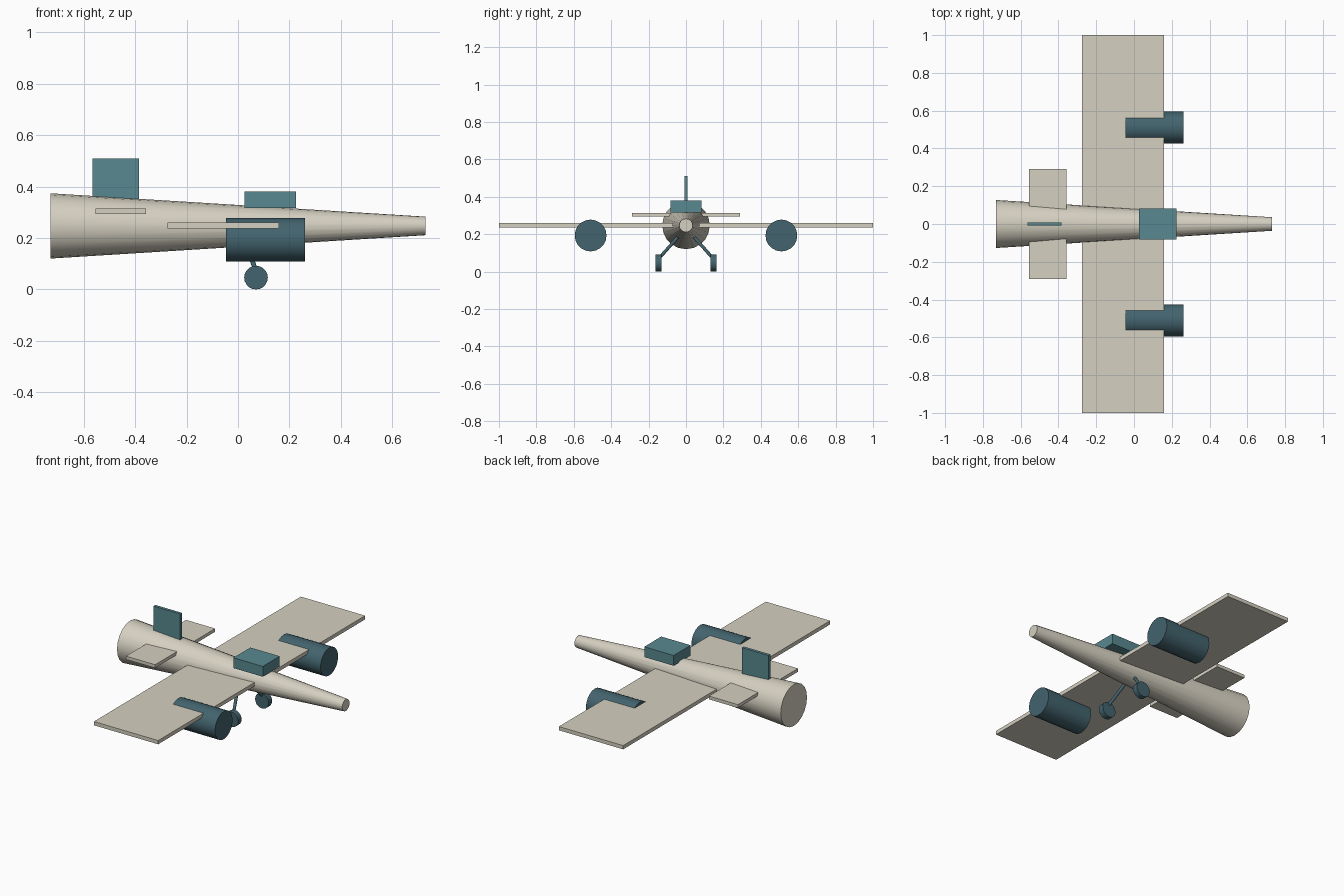
import bpy
import math
from mathutils import Vector

old = bpy.data.objects.get("Cube")
if old:
    bpy.data.objects.remove(old, do_unlink=True)


def make_material(name, srgb):
    color = [c ** 2.2 for c in srgb] + [1.0]
    mat = bpy.data.materials.new(name)
    mat.use_nodes = True
    mat.diffuse_color = color
    mat.node_tree.nodes["Principled BSDF"].inputs["Base Color"].default_value = color
    return mat


cream = make_material("warm cream", (0.83, 0.81, 0.75))
teal = make_material("teal", (0.35, 0.53, 0.56))
slate = make_material("dark slate blue", (0.27, 0.39, 0.43))


def finish(name, mat):
    obj = bpy.context.object
    obj.name = obj.data.name = name
    obj.data.materials.append(mat)
    return obj


def box(name, mat, low, high):
    """Box between two opposite corners."""
    low, high = Vector(low), Vector(high)
    bpy.ops.mesh.primitive_cube_add(size=1, location=(low + high) / 2)
    bpy.context.object.scale = high - low
    bpy.ops.object.transform_apply(location=False, rotation=False, scale=True)
    return finish(name, mat)


def rod(name, mat, start, end, r1, r2, sides):
    """Smooth tapered cylinder from start to end."""
    start, end = Vector(start), Vector(end)
    axis = end - start
    bpy.ops.mesh.primitive_cone_add(
        vertices=sides, radius1=r1, radius2=r2, depth=axis.length,
        location=(start + end) / 2,
        rotation=axis.to_track_quat('Z', 'Y').to_euler())
    bpy.ops.object.shade_smooth_by_angle(angle=math.radians(35))
    return finish(name, mat)


# Body, tapering towards the nose
axis_z = 0.247
rod("fuselage", cream, (-0.73, 0, axis_z), (0.73, 0, axis_z), 0.127, 0.036, 20)

# Flying surfaces
box("main_wing", cream, (-0.275, -1, 0.237), (0.16, 1, 0.26))
box("tailplane", cream, (-0.555, -0.29, 0.294), (-0.358, 0.29, 0.314))
box("tail_fin", teal, (-0.565, -0.009, 0.33), (-0.385, 0.009, 0.51))

# Cockpit
box("cockpit", teal, (0.026, -0.082, 0.317), (0.225, 0.082, 0.38))

# Engines and landing gear on both sides
for side, s in (("left", 1), ("right", -1)):
    rod("engine_" + side, slate, (-0.046, s * 0.51, 0.193),
        (0.261, s * 0.51, 0.193), 0.085, 0.085, 20)
    rod("gear_strut_" + side, slate, (0.025, s * 0.03, 0.2),
        (0.07, s * 0.145, 0.07), 0.009, 0.009, 12)
    rod("wheel_" + side, slate, (0.07, s * 0.131, 0.046),
        (0.07, s * 0.164, 0.046), 0.046, 0.046, 20)
